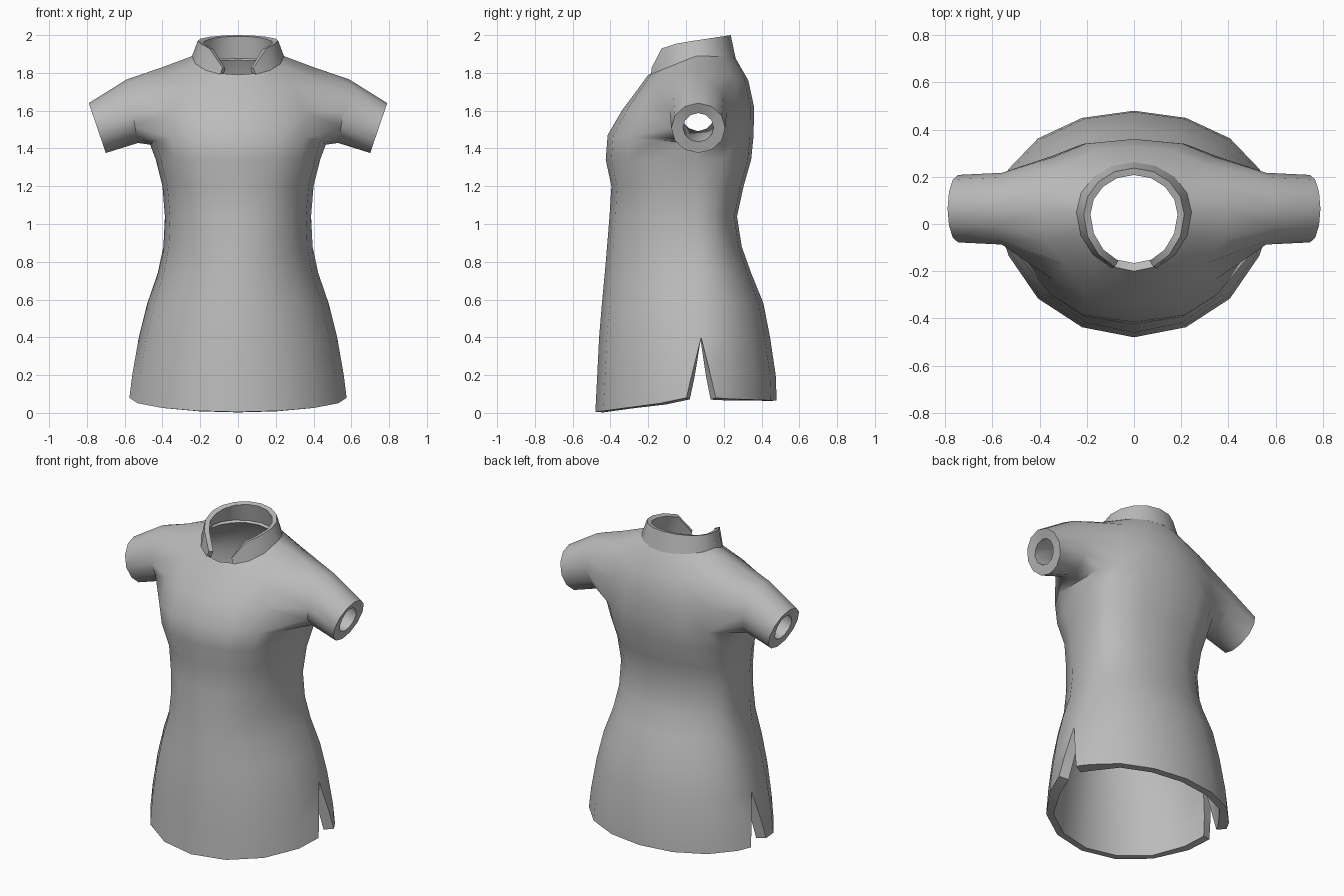
import bpy, bmesh
from math import sin, cos, radians

cube = bpy.data.objects.get("Cube")
if cube:
    bpy.data.objects.remove(cube, do_unlink=True)

cloth = bpy.data.materials.new("grey_cloth")
cloth.use_nodes = True
grey = (0.5, 0.5, 0.5, 1)
cloth.diffuse_color = grey
cloth.node_tree.nodes["Principled BSDF"].inputs["Base Color"].default_value = grey


def ring_point(ring, k, gap=0):
    """Point on column k of a ring: -4 is the front, 0 the side, 4 the back."""
    w, y_side, y_front, y_back, z_side, z_front, z_back, power = ring
    a = radians(22.5 * k)
    c = max(cos(a), 0) ** power if abs(k) < 4 else 0
    s = abs(sin(a)) ** power
    y_end, z_end = (y_front, z_front) if k < 0 else (y_back, z_back)
    y = y_side + (y_end - y_side) * s + (gap if k == 0 else 0)
    return (w * c, y, z_side + (z_end - z_side) * s)


def level(z, w, y_front, y_back, y_side=0.08, power=1):
    return (w, y_side, y_front, y_back, z, z, z, power)


def finish(name, bm, thickness, sleeve_x=None):
    """Mirror the half shell, thicken it inwards and shade it smooth."""
    mesh = bpy.data.meshes.new(name)
    bm.to_mesh(mesh)
    bm.free()
    mesh.materials.append(cloth)
    ob = bpy.data.objects.new(name, mesh)
    bpy.context.collection.objects.link(ob)
    mirror = ob.modifiers.new("mirror", 'MIRROR')
    mirror.merge_threshold = 0.002
    solid = ob.modifiers.new("thickness", 'SOLIDIFY')
    solid.thickness, solid.offset = thickness, -1
    if sleeve_x:
        group = ob.vertex_groups.new(name="thick")
        for v in mesh.vertices:
            group.add([v.index], 1 if v.co.x > sleeve_x else 0.7, 'REPLACE')
        solid.vertex_group = group.name
    bpy.ops.object.select_all(action='DESELECT')
    ob.select_set(True)
    bpy.context.view_layer.objects.active = ob
    for m in ("mirror", "thickness"):
        bpy.ops.object.modifier_apply(modifier=m)
    bpy.ops.object.shade_smooth_by_angle(angle=radians(50))
    return ob


# Body rings from hem to neck
neck = (0.24, 0.05, -0.2, 0.255, 1.89, 1.79, 1.89, 1)
rings = [
    (0.575, 0.08, -0.48, 0.48, 0.08, 0.005, 0.065, 1),
    level(0.2, 0.56, -0.47, 0.475),
    level(0.4, 0.525, -0.46, 0.445),
    level(0.58, 0.48, -0.445, 0.41),
    level(0.74, 0.425, -0.43, 0.345),
    level(0.88, 0.395, -0.418, 0.295, 0.07, 0.95),
    level(1.04, 0.387, -0.405, 0.27, 0.06, 0.9),
    level(1.2, 0.4, -0.395, 0.305, 0.06, 0.85),
    level(1.34, 0.435, -0.425, 0.345, 0.06, 0.8),
    (0.465, 0.06, -0.415, 0.358, 1.42, 1.47, 1.47, 0.8),
    (0.46, 0.06, -0.34, 0.36, 1.61, 1.6, 1.62, 0.85),
    (0.4, 0.06, -0.265, 0.33, 1.83, 1.7, 1.76, 0.95),
    neck,
]
slit_gaps = {0: 0.078, 1: 0.05}
arm_low, arm_mid, arm_top = 9, 10, 11

bm = bmesh.new()
grid = {}
for side, columns in ((-1, range(-4, 1)), (1, range(0, 5))):
    for r, ring in enumerate(rings):
        for k in columns:
            p = ring_point(ring, k, side * slit_gaps.get(r, 0))
            grid[side, r, k] = bm.verts.new(p)
    for r in range(len(rings) - 1):
        for k in columns[:-1]:
            if arm_low <= r < arm_top and -2 <= k < 2:
                continue  # armhole
            bm.faces.new([grid[side, r, k], grid[side, r, k + 1],
                          grid[side, r + 1, k + 1], grid[side, r + 1, k]])


def vert(r, k):
    return grid[-1 if k <= 0 else 1, r, k]


# Sleeve grown from the armhole edge
loop = [vert(arm_low, k) for k in range(-2, 3)] + [vert(arm_mid, 2)]
loop += [vert(arm_top, k) for k in range(2, -3, -1)] + [vert(arm_mid, -2)]
for x, z, ry, rz, tilt in ((0.56, 1.597, 0.152, 0.168, 0.03),
                           (0.745, 1.508, 0.143, 0.132, 0.045)):
    new = []
    for i in range(12):
        a = radians(30 * i - 150)
        new.append(bm.verts.new((x + tilt * sin(a), 0.065 + ry * cos(a), z + rz * sin(a))))
    for i in range(12):
        j = (i + 1) % 12
        bm.faces.new([loop[i], loop[j], new[j], new[i]])
    loop = new

bmesh.ops.delete(bm, geom=[v for v in bm.verts if not v.link_faces], context='VERTS')
bmesh.ops.remove_doubles(bm, verts=bm.verts, dist=0.0005)
finish("tunic_body", bm, 0.062, sleeve_x=0.5)

# Stand collar, open at the front with rounded corners
bm = bmesh.new()
base = (0.245, 0.05, -0.205, 0.262, 1.885, 1.785, 1.88, 1)
top = (0.213, 0.04, -0.2, 0.237, 1.97, 1.93, 2.0, 1)
rows = []
for k in range(-3, 5):
    low = ring_point(base, k)
    x, y, z = ring_point(top, k)
    if k < 0:
        z -= 0.2 * sin(radians(22.5 * k)) ** 8
    rows.append((bm.verts.new(low), bm.verts.new((x, y, z))))
for a, b in zip(rows, rows[1:]):
    bm.faces.new([a[0], b[0], b[1], a[1]])
finish("stand_collar", bm, 0.03)
